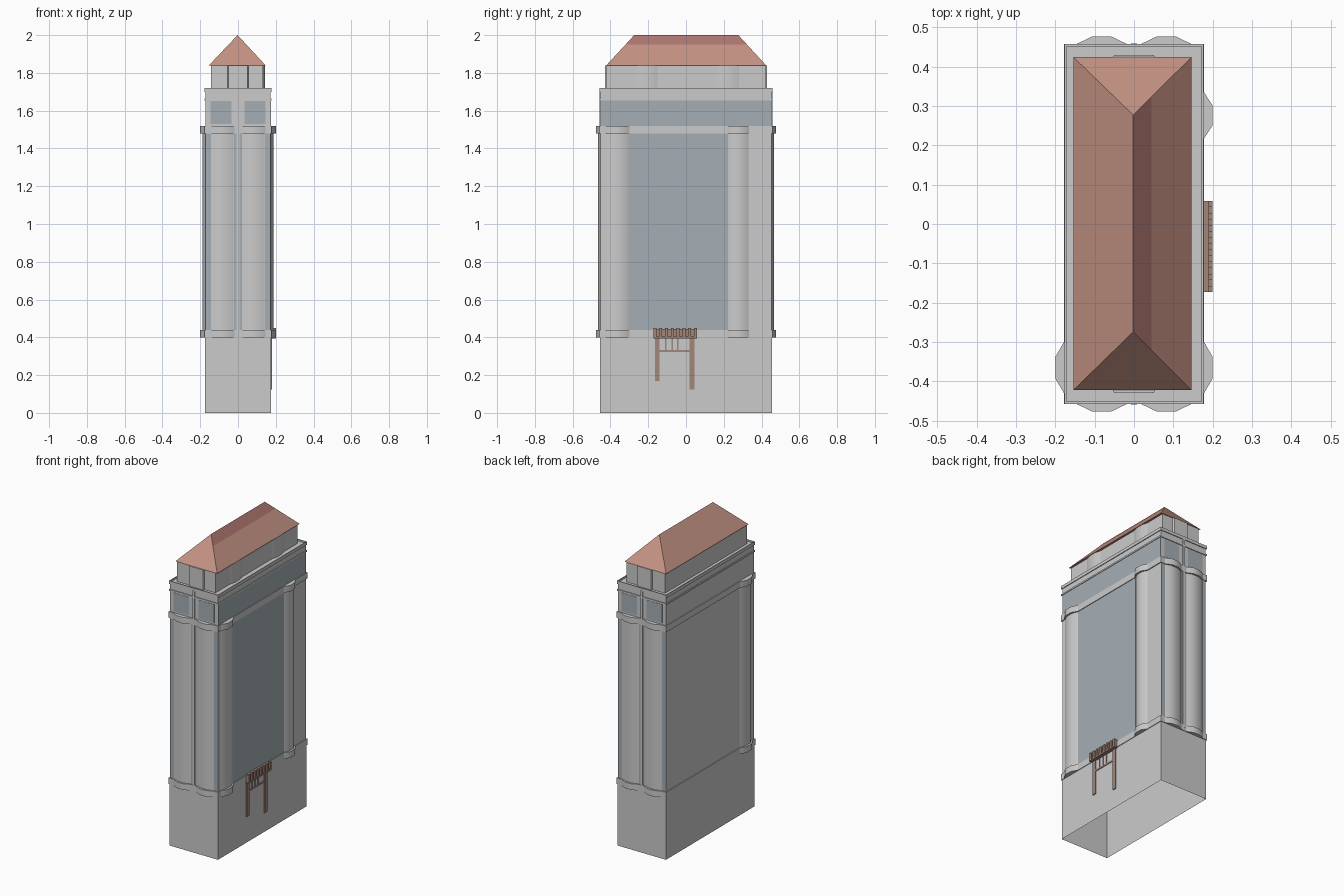
import bpy, bmesh
from math import radians

if "Cube" in bpy.data.objects:
    bpy.data.objects.remove(bpy.data.objects["Cube"])


def material(name, rgb):
    m = bpy.data.materials.new(name)
    m.diffuse_color = (*rgb, 1)
    m.use_nodes = True
    m.node_tree.nodes["Principled BSDF"].inputs["Base Color"].default_value = m.diffuse_color
    return m


GLASS = material("blue_grey_wall", (0.38, 0.43, 0.46))
ROOF = material("roof_tile", (0.55, 0.29, 0.23))
RIDGE = material("roof_tile_dark", (0.42, 0.18, 0.16))
WOOD = material("brown_wood", (0.36, 0.24, 0.19))


def finish(name, bm, mats=(), smooth=False):
    bmesh.ops.recalc_face_normals(bm, faces=bm.faces)
    me = bpy.data.meshes.new(name)
    bm.to_mesh(me)
    bm.free()
    ob = bpy.data.objects.new(name, me)
    bpy.context.collection.objects.link(ob)
    for m in mats:
        me.materials.append(m)
    if smooth:
        bpy.ops.object.select_all(action='DESELECT')
        ob.select_set(True)
        bpy.context.view_layer.objects.active = ob
        bpy.ops.object.shade_smooth_by_angle(angle=radians(40))
    return ob


def prism(name, pts, z0, z1, mats=(), smooth=False, open_bottom=False):
    bm = bmesh.new()
    lo = [bm.verts.new((x, y, z0)) for x, y in pts]
    hi = [bm.verts.new((x, y, z1)) for x, y in pts]
    n = len(pts)
    for i in range(n):
        j = (i + 1) % n
        bm.faces.new((lo[i], lo[j], hi[j], hi[i]))
    bm.faces.new(hi)
    if not open_bottom:
        bm.faces.new(lo)
    return finish(name, bm, mats, smooth)


def box(name, x0, x1, y0, y1, z0, z1, mats=(), **kw):
    return prism(name, [(x0, y0), (x1, y0), (x1, y1), (x0, y1)], z0, z1, mats, **kw)


def on_wall(side, u, v):
    return {"front": (u, -v), "back": (u, v), "left": (-v, u), "right": (v, u)}[side]


def bay(name, side, c, half, flat, wall, out, z0, z1):
    prof = [(c - half, wall - 0.01), (c - half, wall), (c - flat, out),
            (c + flat, out), (c + half, wall), (c + half, wall - 0.01)]
    return prism(name, [on_wall(side, u, v) for u, v in prof], z0, z1, smooth=True)


def ring(name, x, y, inner, z0, z1):
    # Rectangular band around the tower
    bm = bmesh.new()
    loops = [[bm.verts.new((sx * a, sy * b, z)) for sx, sy in ((-1, -1), (1, -1), (1, 1), (-1, 1))]
             for a, b, z in ((x, y, z0), (x, y, z1), (x - inner, y - inner, z1), (x - inner, y - inner, z0))]
    for k in range(4):
        a, b = loops[k], loops[(k + 1) % 4]
        for i in range(4):
            j = (i + 1) % 4
            bm.faces.new((a[i], a[j], b[j], b[i]))
    return finish(name, bm)


WX, WY = 0.174, 0.454

# Tower body: plinth, shaft and attic storey
box("base_block", -WX, WX, -WY, WY, 0, 0.40, open_bottom=True)
box("shaft", -WX + 0.002, WX - 0.002, -WY + 0.002, WY - 0.002, 0.40, 1.52)
box("attic_storey", -WX + 0.002, WX - 0.002, -WY + 0.002, WY - 0.002, 1.52, 1.71)

# Blue-grey wall panels on the right side and both ends
box("right_wall_panel", 0.170, 0.1735, -0.305, 0.222, 0.44, 1.48, [GLASS])
box("right_attic_panel", 0.170, 0.1735, -0.45, 0.45, 1.52, 1.655, [GLASS])
for side in ("front", "back"):
    for c, w, z0, z1 in ((0, 0.02, 0.44, 1.48), (-0.157, 0.013, 0.44, 1.48), (0.157, 0.013, 0.44, 1.48),
                         (-0.09, 0.056, 1.53, 1.65), (0.09, 0.056, 1.53, 1.65)):
        pts = [on_wall(side, u, v) for u, v in ((c - w, 0.45), (c + w, 0.45), (c + w, 0.4535), (c - w, 0.4535))]
        prism(side + "_wall_panel", pts, z0, z1, [GLASS])
    pts = [on_wall(side, u, v) for u, v in ((-0.007, 0.45), (0.007, 0.45), (0.007, 0.459), (-0.007, 0.459))]
    prism(side + "_mullion", pts, 0.42, 1.71)

# Projecting bays, each with a wider moulding at foot and head
bays = [(s, c, 0.062, 0.023, 0.452, 0.465, 0.477) for s in ("front", "back") for c in (-0.082, 0.082)]
bays += [("right", -0.365, 0.064, 0.027, 0.172, 0.188, 0.2),
         ("right", 0.276, 0.057, 0.025, 0.172, 0.188, 0.2),
         ("left", -0.365, 0.064, 0.027, 0.172, 0.188, 0.2)]
for side, c, half, flat, wall, out, mould in bays:
    bay(side + "_bay", side, c, half - 0.003, flat, wall, out, 0.40, 1.50)
    for z0, z1 in ((0.40, 0.44), (1.48, 1.52)):
        bay(side + "_bay_moulding", side, c, half + 0.003, flat, wall + 0.005, mould, z0, z1)

# Horizontal bands and parapet
for z0, z1 in ((0.40, 0.44), (1.48, 1.52)):
    ring("wall_moulding", 0.178, 0.458, 0.01, z0, z1)
ring("attic_band", 0.177, 0.457, 0.008, 1.655, 1.665)
ring("parapet", 0.177, 0.457, 0.006, 1.70, 1.72)

# Penthouse with shallow bays
box("penthouse", -0.143, 0.133, -0.42, 0.42, 1.71, 1.84)
for c in (-0.21, 0.22):
    bay("penthouse_right_bay", "right", c, 0.06, 0.027, 0.133, 0.143, 1.71, 1.84)
for side in ("front", "back"):
    bay("penthouse_" + side + "_bay", side, 0, 0.055, 0.05, 0.42, 0.43, 1.71, 1.84)

# Hipped roof, upper part of the right slope darker
bm = bmesh.new()
a, b, c, d = [bm.verts.new((x, y, 1.84)) for x, y in
              ((-0.154, -0.422), (0.146, -0.422), (0.146, 0.424), (-0.154, 0.424))]
r0, r1 = bm.verts.new((-0.002, -0.274, 2)), bm.verts.new((-0.002, 0.277, 2))
m0 = bm.verts.new(b.co.lerp(r0.co, 0.69))
m1 = bm.verts.new(c.co.lerp(r1.co, 0.69))
for f in ((a, b, m0, r0), (b, c, m1, m0), (c, d, r1, m1), (d, a, r0, r1), (a, d, c, b)):
    bm.faces.new(f)
bm.faces.new((m0, m1, r1, r0)).material_index = 1
finish("hip_roof", bm, [ROOF, RIDGE])

# Wooden gallery on the right wall: beam, teeth, posts and rail
box("gallery_beam", 0.174, 0.19, -0.173, 0.058, 0.40, 0.445, [WOOD])
box("gallery_floor", 0.174, 0.2, -0.173, 0.058, 0.395, 0.405, [WOOD])
for i in range(8):
    y = -0.173 + i * 0.0308
    box("gallery_tooth", 0.189, 0.2, y, y + 0.0155, 0.40, 0.45, [WOOD])
box("gallery_front_post", 0.172, 0.18, -0.165, -0.14, 0.17, 0.40, [WOOD])
box("gallery_rear_post", 0.172, 0.18, 0.019, 0.044, 0.125, 0.40, [WOOD])
box("gallery_rail", 0.172, 0.178, -0.14, 0.019, 0.322, 0.334, [WOOD])
for y in (-0.106, -0.074, -0.044):
    box("gallery_baluster", 0.172, 0.178, y - 0.004, y + 0.004, 0.33, 0.40, [WOOD])
